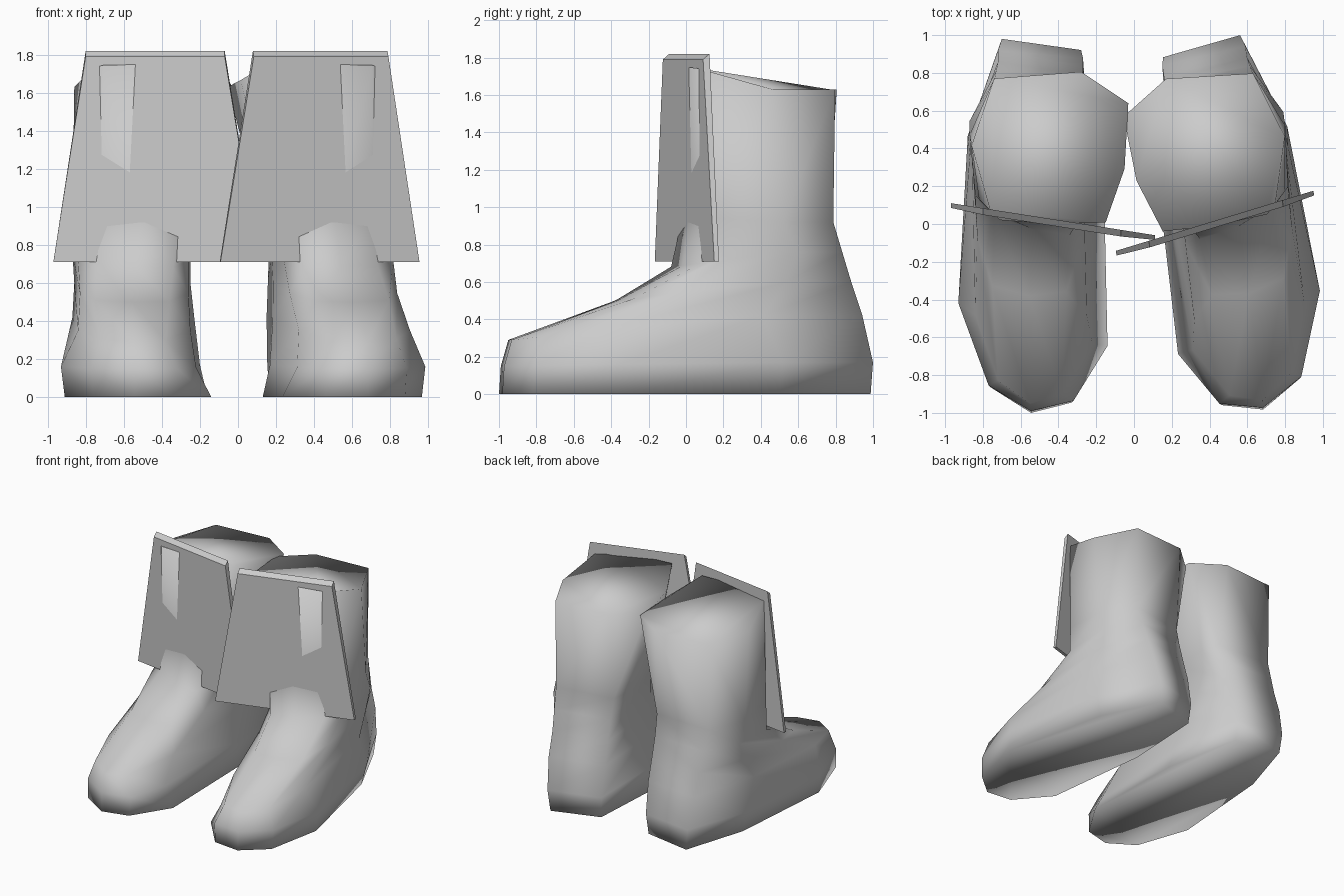
import bpy, bmesh, math
from mathutils import Matrix, Vector

cube = bpy.data.objects.get("Cube")
if cube:
    bpy.data.objects.remove(cube, do_unlink=True)

# One plain grey for everything
grey = bpy.data.materials.new("light_grey")
grey.use_nodes = True
grey.diffuse_color = (0.6, 0.6, 0.6, 1)
grey.node_tree.nodes["Principled BSDF"].inputs["Base Color"].default_value = grey.diffuse_color

# Boot levels from sole to rim:
# front z, back z, front y, back y, then inner/outer x at toe, ball, heel side, back,
# then front skew and the inner/outer shift of the side points along the boot
LEVELS = [
    (0, 0, -1, .97, .33, .76, .14, .91, .16, .84, .29, .68, 0, -.07, .04),
    (.15, .17, -.99, .98, .32, .77, .22, .93, .2, .88, .28, .7, 0, -.07, .04),
    (.29, .42, -.95, .92, .38, .72, .25, .84, .23, .87, .27, .72, 0, 0, 0),
    (.5, .6, -.38, .86, .36, .75, .26, .83, .25, .86, .27, .72, 0, 0, 0),
    (.68, .76, -.07, .81, .34, .74, .26, .84, .25, .87, .27, .73, .22, 0, 0),
    (.95, .92, 0, .76, .3, .72, .22, .82, .21, .87, .26, .74, .08, .06, -.08),
    (1.75, 1.63, 0, .77, .15, .71, .05, .76, .03, .86, .28, .74, 0, .13, -.16),
]


def ring(level):
    """Nine points around the boot at one level."""
    zf, zb, yf, yb, fi, fo, ai, ao, hi, ho, bi, bo, skew, shift_in, shift_out = level
    length = yb - yf
    round_off = .035 * length ** 2
    middle = (fi + fo) / 2

    def along(t):
        return yf + length * t

    def front(x, back_off):
        return x, yf + back_off + skew * (x - fi)

    outline = [front(middle, 0), front(fo, round_off),
               (ao, along(.25 + shift_out)), (ho, along(.7 + shift_out)),
               (bo, yb), (bi, yb - .07 + .065 * zb),
               (hi, along(.7 + shift_in)), (ai, along(.25 + shift_in)),
               front(fi, round_off * .4)]
    points = []
    for x, y in outline:
        rise = min(1, max(0, 1 - (y - yf) / (length * .54)))
        points.append(Vector((x, y, zb + (zf - zb) * rise)))
    return points


def finish(name, bm, place, smooth):
    bm.transform(place)
    bmesh.ops.recalc_face_normals(bm, faces=bm.faces)
    for face in bm.faces:
        face.smooth = smooth
    mesh = bpy.data.meshes.new(name)
    bm.to_mesh(mesh)
    bm.free()
    mesh.materials.append(grey)
    bpy.context.collection.objects.link(bpy.data.objects.new(name, mesh))


def loft(rings):
    """Skin a stack of rings and close both ends."""
    bm = bmesh.new()
    loops = [[bm.verts.new(p) for p in r] for r in rings]
    for low, high in zip(loops, loops[1:]):
        for i in range(len(low)):
            j = (i + 1) % len(low)
            bm.faces.new((low[i], low[j], high[j], high[i]))
    bm.faces.new(loops[0])
    bm.faces.new(loops[-1])
    return bm


def panel_ring(x_in, x_out, z_front, z_back, front, back):
    """Cross-section of the slanted front panel."""
    corners = ((x_in, front, z_front), (x_out, front, z_front),
               (x_out, back, z_back), (x_in, back, z_back))
    return [Vector((x, .025 + (x - .49) * .157 + offset, z)) for x, offset, z in corners]


# The right side is a mirror; the left boot is turned outward
pivot = Matrix.Translation((.49, 0, 0))
turned = pivot @ Matrix.Rotation(math.radians(8), 4, 'Z') @ pivot.inverted()
mirrored = Matrix.Scale(-1, 4, (1, 0, 0))

for side, place in (("left", turned), ("right", mirrored)):
    finish(side + "_boot", loft([ring(l) for l in LEVELS]), place, True)
    finish(side + "_front_panel",
           loft([panel_ring(-.11, .97, .71, .71, -.015, .01),
                 panel_ring(.07, .8, 1.79, 1.82, -.025, .01)]),
           place, False)
